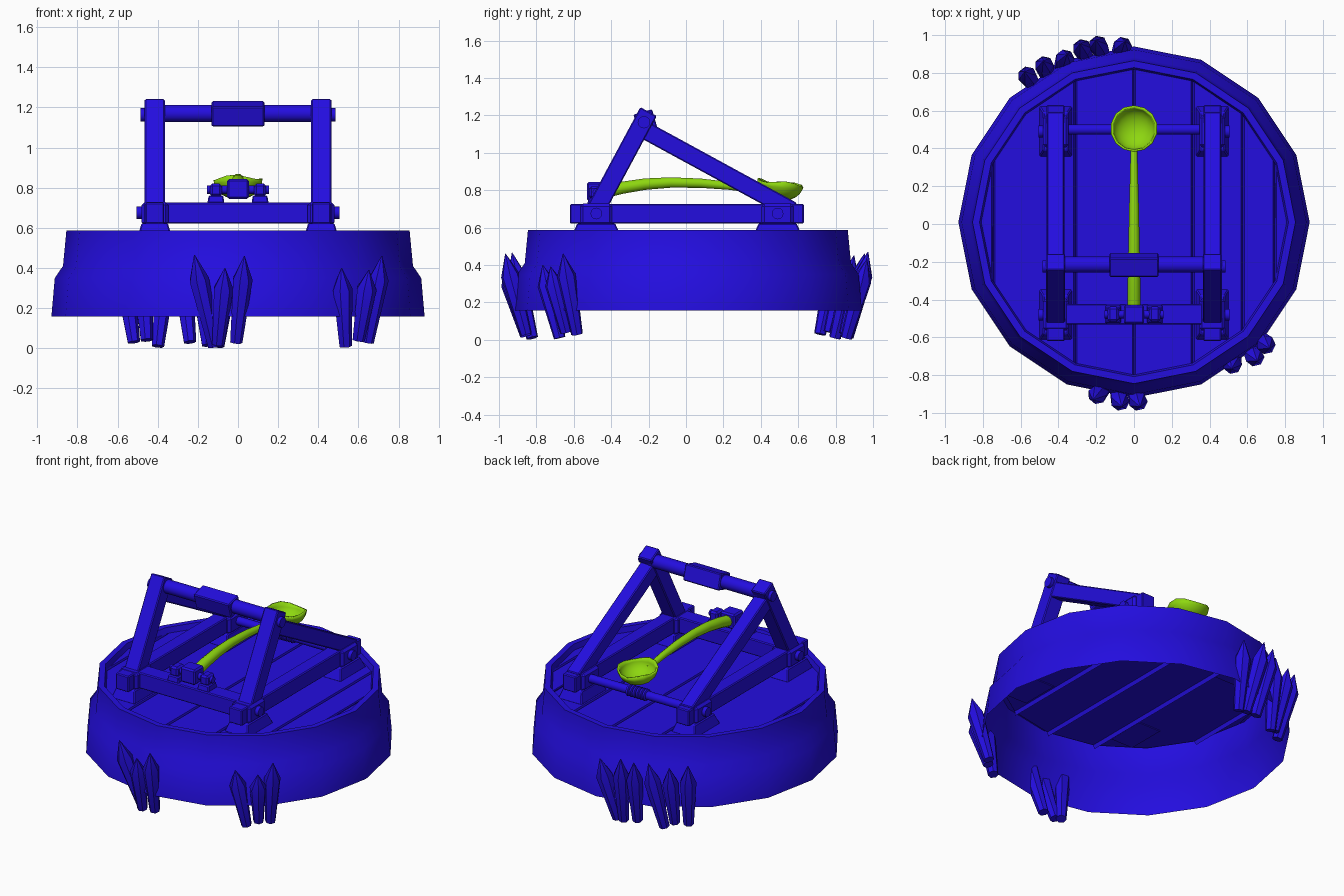
import bpy, bmesh
from math import pi, cos, sin, atan2, hypot
from mathutils import Vector, Matrix

if "Cube" in bpy.data.objects:
    bpy.data.objects.remove(bpy.data.objects["Cube"])


def material(name, color):
    m = bpy.data.materials.new(name)
    m.diffuse_color = color
    m.use_nodes = True
    m.node_tree.nodes["Principled BSDF"].inputs["Base Color"].default_value = m.diffuse_color
    return m


BLUE = material("blue_paint", (0.017, 0.004, 0.74, 1))
GREEN = material("green_paint", (0.27, 0.68, 0.005, 1))


def finish(name, bm, mat=BLUE, bevel=0, smooth=0.0):
    bmesh.ops.recalc_face_normals(bm, faces=bm.faces[:])
    for f in bm.faces:
        f.smooth = smooth > 0
    for e in bm.edges:
        e.smooth = e.calc_face_angle(0) < smooth
    me = bpy.data.meshes.new(name)
    bm.to_mesh(me)
    bm.free()
    me.materials.append(mat)
    ob = bpy.data.objects.new(name, me)
    bpy.context.collection.objects.link(ob)
    if bevel:
        b = ob.modifiers.new("bevel", 'BEVEL')
        b.width, b.segments = bevel, 1
    return ob


def box(name, loc, size, rx=0, taper=1, bevel=0.006):
    bm = bmesh.new()
    bmesh.ops.create_cube(bm, size=1)
    for v in bm.verts:
        k = taper if v.co.z > 0 else 1
        v.co = Vector((v.co.x * size[0] * k, v.co.y * size[1] * k, v.co.z * size[2]))
    bm.transform(Matrix.Translation(loc) @ Matrix.Rotation(rx, 4, 'X'))
    return finish(name, bm, bevel=bevel)


def beam(name, x, a, b, w, t):
    # square beam between two (y, z) points
    dy, dz = b[0] - a[0], b[1] - a[1]
    return box(name, (x, (a[0] + b[0]) / 2, (a[1] + b[1]) / 2),
               (w, hypot(dy, dz), t), atan2(dz, dy))


def tube(name, rings, sides, mat=BLUE, closed=True):
    # skin of circular rings: (centre, radius, axis)
    bm = bmesh.new()
    loops = []
    for c, r, axis in rings:
        q = Vector((0, 0, 1)).rotation_difference(Vector(axis))
        loops.append([bm.verts.new(Vector(c) + q @ Vector(
            (r * cos(2 * pi * i / sides), r * sin(2 * pi * i / sides), 0))) for i in range(sides)])
    for p, q in zip(loops, loops[1:]):
        for i in range(sides):
            j = (i + 1) % sides
            bm.faces.new((p[i], p[j], q[j], q[i]))
    if closed:
        bm.faces.new(loops[0])
        bm.faces.new(loops[-1])
    return finish(name, bm, mat, smooth=0.7)


def rod(name, x0, x1, y, z, r, sides=12):
    return tube(name, [((x0, y, z), r, (1, 0, 0)), ((x1, y, z), r, (1, 0, 0))], sides)


# round base wall, open underneath
CY = 0.01
profile = [(0.93, 0.157), (0.913, 0.35), (0.872, 0.41), (0.855, 0.587), (0.818, 0.587), (0.808, 0.55)]
tube("base_wall", [((0, CY, z), r, (0, 0, 1)) for r, z in profile], 16, closed=False)

# plank deck with V grooves
bm = bmesh.new()
bmesh.ops.create_circle(bm, cap_ends=True, segments=16, radius=0.81)
seams = [-0.745, -0.31, 0, 0.31, 0.575, 0.745]
bm.transform(Matrix.Translation((0, CY, 0.552)))
# align a corner with the wall corners
k = max(bm.verts, key=lambda v: v.co.x).co
if abs(k.y - CY) > 0.01:
    bm.transform(Matrix.Translation((0, CY, 0)) @ Matrix.Rotation(pi / 16, 4, 'Z') @ Matrix.Translation((0, -CY, 0)))
for s in seams:
    for d in (-0.009, 0, 0.009):
        bmesh.ops.bisect_plane(bm, geom=bm.verts[:] + bm.edges[:] + bm.faces[:], dist=1e-5,
                               plane_co=(s + d, 0, 0), plane_no=(1, 0, 0))
for v in bm.verts:
    if any(abs(v.co.x - s) < 1e-3 for s in seams):
        v.co.z -= 0.025
finish("plank_deck", bm)

# side frames: rails, feet, joint blocks, pegs and A-frame legs
for side, x in (("left", -0.415), ("right", 0.415)):
    sgn = 1 if x > 0 else -1
    box(side + "_rail", (x, 0.005, 0.673), (0.095, 1.25, 0.105))
    for end, y in (("front", -0.48), ("back", 0.49)):
        box(f"{side}_{end}_foot", (x, y, 0.585), (0.175, 0.27, 0.075), taper=0.75)
        box(f"{side}_{end}_joint", (x - sgn * 0.002, y, 0.67), (0.135, 0.17, 0.115), bevel=0.015)
        rod(f"{side}_{end}_peg", x, x + sgn * 0.09, y, 0.675, 0.031)
    beam(side + "_front_leg", x, (-0.49, 0.68), (-0.2, 1.22), 0.1, 0.1)
    beam(side + "_back_leg", x, (0.57, 0.69), (-0.21, 1.115), 0.09, 0.095)
    rod(side + "_top_peg", x, x + sgn * 0.07, -0.225, 1.163, 0.033)

# crossbars
box("front_crossbar", (0, -0.478, 0.673), (0.8, 0.11, 0.105))
rod("top_crossbar", -0.4, 0.4, -0.215, 1.17, 0.043)
box("crossbar_pad", (0, -0.217, 1.168), (0.262, 0.104, 0.104), rx=0.28)
rod("back_axle", -0.4, 0.4, 0.5, 0.675, 0.027)
for i in range(6):
    x = -0.06 + i * 0.024
    tube("axle_winding", [((x + d, 0.5, 0.675), r, (1, 0, 0))
                          for d, r in ((-0.011, 0.028), (-0.006, 0.038), (0.006, 0.038), (0.011, 0.028))], 10)

# arm pivot
for x in (-0.11, 0.11):
    box("pivot_foot", (x, -0.478, 0.742), (0.085, 0.1, 0.04), taper=0.85)
    box("pivot_block", (x, -0.478, 0.788), (0.06, 0.08, 0.065), bevel=0.012)
rod("pivot_pin", -0.155, 0.155, -0.478, 0.79, 0.021)
box("arm_socket", (0, -0.48, 0.793), (0.108, 0.1, 0.1), bevel=0.01)

# throwing arm: tapered curve
path = [(-0.44, 0.79, 0.035), (-0.34, 0.813, 0.034), (-0.22, 0.832, 0.032), (-0.08, 0.841, 0.029),
        (0.08, 0.837, 0.026), (0.23, 0.823, 0.022), (0.4, 0.797, 0.018)]
rings = []
for i, (y, z, r) in enumerate(path):
    a, b = path[max(i - 1, 0)], path[min(i + 1, len(path) - 1)]
    rings.append(((0, y, z), r, (0, b[0] - a[0], b[1] - a[1])))
tube("throwing_arm", rings, 10, GREEN)

# bowl with a worn, uneven rim
bm = bmesh.new()
bmesh.ops.create_uvsphere(bm, u_segments=14, v_segments=12, radius=0.125)
bmesh.ops.delete(bm, geom=[v for v in bm.verts if v.co.z > 0.005], context='VERTS')
for v in bm.verts:
    rim = v.co.z > -0.005
    v.co.z *= 0.78
    if rim:
        v.co.z += 0.009 * sin(3 * atan2(v.co.y, v.co.x) + 0.6)
bm.transform(Matrix.Translation((0, 0.505, 0.84)) @ Matrix.Rotation(-0.13, 4, 'X'))
bowl = finish("arm_bowl", bm, GREEN, smooth=0.8)
bowl.modifiers.new("thickness", 'SOLIDIFY').thickness = 0.012

# sharpened stakes driven through the wall: x, y at the widest part, foot x, foot z, tip z
stakes = [(-0.565, 0.785, -0.52, 0.03, 0.46), (-0.475, 0.84, -0.455, 0.04, 0.44), (-0.365, 0.875, -0.40, 0.01, 0.45),
          (-0.275, 0.93, -0.24, 0.03, 0.46), (-0.19, 0.948, -0.15, 0.015, 0.47), (-0.06, 0.942, -0.10, 0.01, 0.43),
          (-0.195, -0.905, -0.12, 0.01, 0.465), (-0.073, -0.94, -0.1, 0.02, 0.40), (0.022, -0.94, -0.01, 0.03, 0.46),
          (0.52, -0.745, 0.535, 0.01, 0.40), (0.64, -0.705, 0.60, 0.04, 0.39), (0.70, -0.64, 0.645, 0.03, 0.46)]
for x, y, fx, fz, tz in stakes:
    out = Vector((x, y, 0)).normalized()
    wide = Vector((x, y, fz + (tz - fz) * 0.73))
    foot = Vector((fx, y - out.y * 0.085, fz))
    axis = wide - foot
    tip = wide + axis * 0.3
    tip.z = tz
    tube("stake", [(foot, 0.032, axis), (wide, 0.051, axis), (tip, 0.002, axis)], 7)
